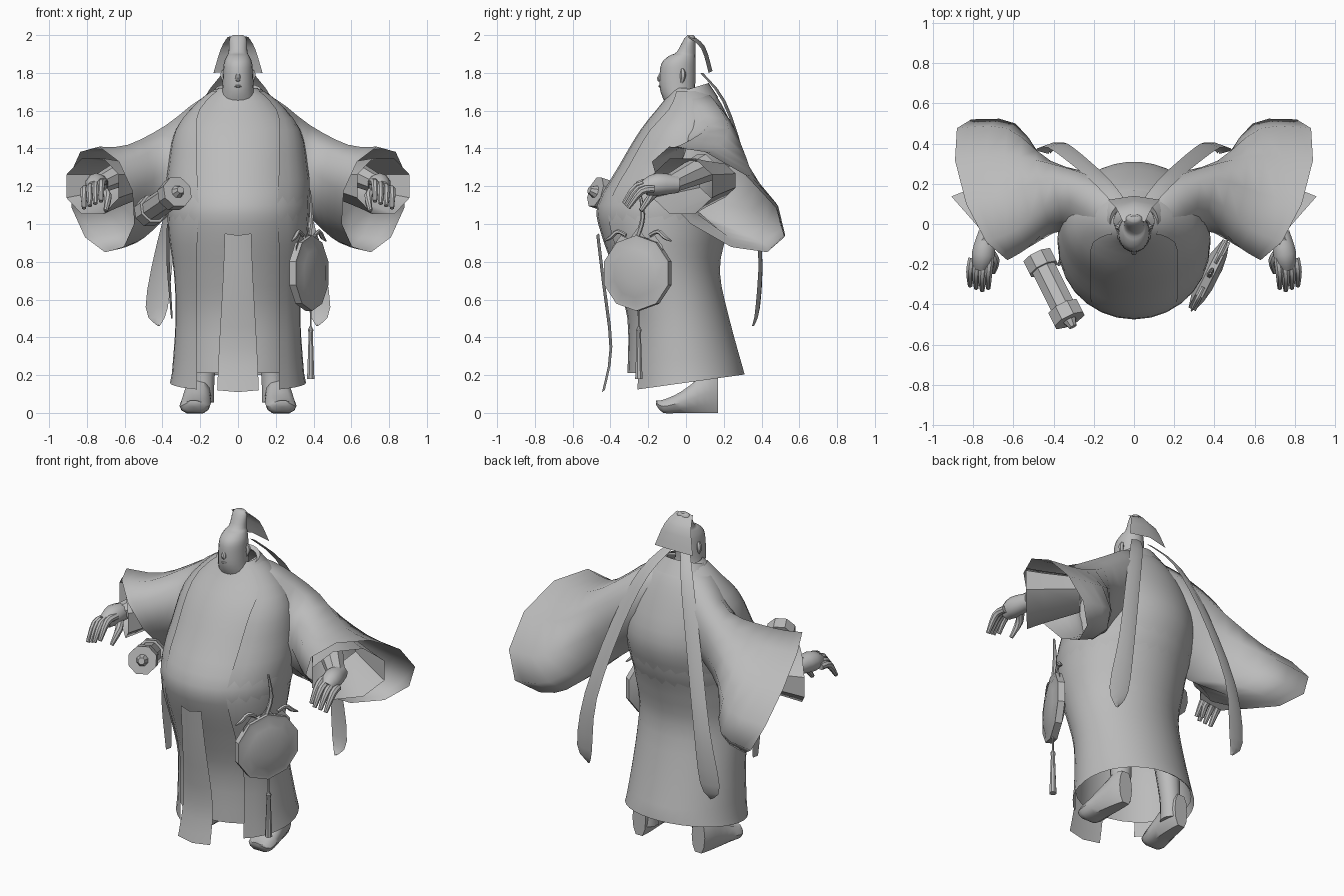
import bpy, bmesh
from math import sin, cos, pi, asin, radians
from mathutils import Vector

default_cube = bpy.data.objects.get("Cube")
if default_cube:
    bpy.data.objects.remove(default_cube)

clay = bpy.data.materials.new("plain_grey")
clay.use_nodes = True
grey = (0.5, 0.5, 0.5, 1)
clay.diffuse_color = grey
clay.node_tree.nodes["Principled BSDF"].inputs["Base Color"].default_value = grey


def loft(name, rings, closed=True, start_cap=False, end_cap=False, sharp=40):
    """Skin a list of equally sized point rings."""
    bm = bmesh.new()
    rows = [[bm.verts.new(point) for point in ring] for ring in rings]
    count = len(rows[0])
    for lower, upper in zip(rows, rows[1:]):
        for i in range(count if closed else count - 1):
            j = (i + 1) % count
            bm.faces.new((lower[i], lower[j], upper[j], upper[i]))
    if start_cap:
        bm.faces.new(rows[0])
    if end_cap:
        bm.faces.new(rows[-1])
    bmesh.ops.recalc_face_normals(bm, faces=bm.faces)
    mesh = bpy.data.meshes.new(name)
    bm.to_mesh(mesh)
    bm.free()
    mesh.shade_smooth()
    mesh.set_sharp_from_angle(angle=radians(sharp))
    mesh.materials.append(clay)
    bpy.context.collection.objects.link(bpy.data.objects.new(name, mesh))


def smooth(rows, steps=3):
    """Pass a smooth curve through rows of numbers of any length."""
    rows = [Vector(row) for row in rows]
    result = []
    for i in range(len(rows) - 1):
        before, start, end = rows[max(i - 1, 0)], rows[i], rows[i + 1]
        after = rows[min(i + 2, len(rows) - 1)]
        leave, arrive = (end - before) / 2, (after - start) / 2
        for step in range(steps):
            t = step / steps
            ease = t * t * (3 - 2 * t)
            result.append(start + (end - start) * ease
                          + leave * t * (1 - t) ** 2 - arrive * t * t * (1 - t))
    return result + [rows[-1]]


def ellipse(centre, a, b, count, phase=0.0):
    """Ring of points spanned by two half axes."""
    angles = [2 * pi * (k + phase) / count for k in range(count)]
    return [Vector(centre) + Vector(a) * cos(t) + Vector(b) * sin(t) for t in angles]


def tube(name, rows, sides=8):
    """Round tube; each row is x, y, z and radius."""
    rows = smooth(rows)
    points = [Vector(row[:3]) for row in rows]
    overall = (points[-1] - points[0]).normalized()
    reference = Vector((0, 1, 0)) if abs(overall.z) > 0.8 else Vector((0, 0, 1))
    rings = []
    for i, row in enumerate(rows):
        ahead = points[min(i + 1, len(points) - 1)] - points[max(i - 1, 0)]
        across = ahead.cross(reference).normalized()
        upward = across.cross(ahead).normalized()
        rings.append(ellipse(points[i], across * row[3], upward * row[3], sides, 0.5))
    loft(name, rings, start_cap=True, end_cap=True)


def turned(name, centre, axis, profile, sides):
    """Turned solid; the profile lists distance along the axis and radius."""
    across = axis.cross(Vector((0, 0, 1))).normalized()
    upward = across.cross(axis).normalized()
    rings = [ellipse(centre + axis * d, across * r, upward * r, sides, 0.5) for d, r in profile]
    loft(name, rings, start_cap=True, end_cap=True, sharp=30)


def strip(name, rows, across, bow=(0, 0, 0)):
    """Band bowed along its middle; each row is x, y, z and half width."""
    across, bow = Vector(across).normalized(), Vector(bow)
    rings = []
    for row in smooth(rows):
        middle = Vector(row[:3])
        rings.append([middle - across * row[3], middle + bow, middle + across * row[3]])
    loft(name, rings, closed=False)


def section(row, grow=0.0, gap=0.0, count=28, tilt=0.0):
    """Body section from height, half width, front and back, with a front gap."""
    height, half_width, front, back = row
    middle, depth = (front + back) / 2, (back - front) / 2 + grow
    points = []
    for k in range(count):
        angle = gap + 2 * (pi - gap) * k / (count - 1 if gap else count)
        y = middle - depth * cos(angle)
        points.append(Vector(((half_width + grow) * sin(angle), y, height + tilt * y)))
    return points


# Robe sections: height, half width, front, back
robe = smooth([(.21, .34, -.31, .3), (.5, .32, -.31, .22), (.75, .33, -.38, .17), (.95, .36, -.45, .21),
               (1.1, .38, -.47, .27), (1.3, .36, -.36, .3), (1.5, .32, -.24, .24),
               (1.65, .2, -.12, .17), (1.72, .1, -.08, .11)])
loft("inner_robe", [section(row) for row in robe])

# Outer coat, open down the front, tucked in at the belly, its hem rising to the back
hem = Vector((.16, .35, -.31, .3))
rings = [section(hem, grow=.01, gap=asin(.6), tilt=.14)]
for row in robe[:-1]:
    grow = min(.01, abs(row[0] - 1.08) / 10 - .005)
    rings.append(section(row, grow=grow, gap=asin(min(.21 / row[1], .8))))
loft("outer_coat", rings, closed=False)

# Front apron strip
strip("front_strip", [(0, -.46, .95, .07), (0, -.43, .7, .08), (0, -.39, .35, .1), (0, -.43, .12, .11)],
      (1, 0, 0), bow=(0, -.015, -.01))

# Collar band around the neck
collar = [(1.62, .2, -.14, .17), (1.71, .12, -.09, .12), (1.7, .1, -.07, .1)]
loft("collar", [section(row, tilt=.3) for row in collar])

# Head with topknot
head = [(1.62, .1, -.1, .07), (1.7, .085, -.135, .05), (1.78, .08, -.14, .05), (1.85, .075, -.13, .05),
        (1.89, .06, -.09, .05), (1.91, .05, -.05, .05), (1.98, .045, -.01, .05), (2, .025, .01, .04)]
loft("head", [section(row, count=20) for row in smooth(head)], end_cap=True)
tube("nose", [(0, -.12, 1.81, .006), (0, -.14, 1.77, .016), (0, -.13, 1.76, .008)])
tube("mouth", [(-.03, -.125, 1.73, .003), (0, -.14, 1.73, .007), (.03, -.125, 1.73, .003)], sides=6)

# Head cloth hanging from the topknot
strip("head_cloth", [(0, .01, 1.99, .055), (0, .08, 1.93, .09), (0, .12, 1.8, .13)], (1, 0, 0), bow=(0, .02, .01))

for s, side in ((1, "left"), (-1, "right")):
    def mirrored(rows):
        return [(s * row[0], *row[1:]) for row in rows]

    # Wide hanging sleeve: centre and two half axes from neck to rim
    stations = smooth([(.06, .04, 1.5, 0, .1, -.12, 0, .1, .17),
                       (.2, .06, 1.42, 0, .13, -.16, 0, .14, .19),
                       (.38, .14, 1.28, .02, .12, -.17, .03, .13, .18),
                       (.56, .19, 1.16, .03, .31, -.19, .08, .06, .18),
                       (.72, .17, 1.13, .09, .35, -.2, .15, .04, .2)])
    rings = [ellipse(v[:3], v[3:6], v[6:], 10) for v in stations]
    loft(side + "_sleeve", [mirrored(ring) for ring in rings], sharp=60)

    # Inner cuff
    cuff_centre, cuff_axis = Vector((.77, -.02, 1.2)), Vector((.77, -.63, -.1))
    rings = []
    for distance, scale in ((-.3, .6), (-.1, .85), (0, 1)):
        rings.append(ellipse(cuff_centre + cuff_axis * distance, Vector((.15, .17, 0)) * scale,
                             Vector((0, 0, .16)) * scale, 8, 0.5))
    loft(side + "_cuff", [mirrored(ring) for ring in rings])

    # Forearm, palm and curled fingers
    tube(side + "_forearm", mirrored([(.55, .1, 1.3, .08), (.74, -.09, 1.21, .05)]))
    tube(side + "_palm", mirrored([(.73, -.04, 1.21, .045), (.75, -.15, 1.21, .06), (.76, -.22, 1.19, .04)]), sides=10)
    for k, finger in enumerate(("index", "middle", "ring", "little")):
        x, z, shorter = .715 + .03 * k, -.012 * k, .012 * abs(k - 1)
        tube(side + "_" + finger + "_finger",
             mirrored([(x, -.17, 1.22 + z, .021), (x + .01, -.26 + shorter, 1.21 + z, .021),
                       (x + .01, -.33 + shorter, 1.12 + z, .012)]))
    tube(side + "_thumb", mirrored([(.73, -.12, 1.19, .022), (.69, -.18, 1.15, .022), (.7, -.24, 1.07, .012)]))

    # Ear
    tube(side + "_ear", mirrored([(.07, -.025, 1.74, .007), (.08, -.015, 1.79, .016), (.07, -.02, 1.82, .008)]), sides=6)

    # Long head ribbon
    strip(side + "_ribbon", mirrored([(.05, .08, 1.8, .03), (.15, .2, 1.65, .04), (.26, .3, 1.35, .045),
                                      (.38, .39, .9, .05), (.43, .38, .56, .06), (.42, .35, .46, .005)]),
          (s, -.2, 0), bow=(0, .01, 0))

    # Leg
    tube(side + "_leg", mirrored([(.17, .08, .45, .075), (.18, .1, .2, .06), (.19, .1, .06, .065)]), sides=10)

    # Boot with upturned toe: depth, half width, sole height, top height
    rings = []
    for y, half_width, sole, top in smooth([(.17, .045, 0, .2), (.1, .065, 0, .2), (-.03, .08, 0, .11),
                                            (-.12, .075, 0, .07), (-.16, .03, .045, .065)]):
        ring = ellipse((.22 - y * .1, y, (sole + top) / 2), (half_width, 0, 0), (0, 0, (top - sole) * .6), 12)
        rings.append([(p.x, p.y, min(max(p.z, sole), top)) for p in ring])
    loft(side + "_boot", [mirrored(ring) for ring in rings], start_cap=True, end_cap=True)

# Round pouch on the left hip
pouch, outward, along = Vector((.375, -.255, .74)), Vector((.89, -.45, 0)), Vector((.45, .89, 0))
turned("round_pouch", pouch, outward,
       [(-.05, .08), (-.03, .16), (-.02, .2), (.02, .2), (.02, .18), (.035, .13), (.045, .06)], 10)


def on_pouch(u, height, radius):
    return (*(pouch + along * u + Vector((0, 0, height))), radius)


# Scalloped pouch top, curled cords, hook and tassel
crest = []
for k in range(-6, 7):
    u = k * .025
    height = .22 - abs(u) * .4 + .02 * cos(k * pi / 2)
    crest.append([on_pouch(u, .1, 0)[:3], on_pouch(u, height, 0)[:3]])
loft("pouch_crest", crest, closed=False)
for s, side in ((1, "rear"), (-1, "front")):
    tube(side + "_pouch_cord", [on_pouch(s * .07, .2, .01), on_pouch(s * .12, .22, .012),
                                on_pouch(s * .16, .19, .012), on_pouch(s * .2, .17, .004)], sides=6)
tube("pouch_hook", [on_pouch(0, .2, .014), on_pouch(.03, .3, .012), on_pouch(.01, .44, .006)], sides=6)
turned("tassel", Vector((.385, -.25, .56)), Vector((0, .001, -1)),
       [(0, .005), (.1, .005), (.12, .016), (.14, .012), (.38, .021)], 8)

# Sash on the right hip
strip("hip_sash", [(-.37, -.16, 1, .03), (-.37, -.17, .8, .04), (-.35, -.18, .5, .02)], (.2, .9, 0))

# Rolled scroll with end caps and a knob at the right hip
scroll_back, scroll_front = Vector((-.48, -.16, 1.06)), Vector((-.32, -.48, 1.17))
turned("scroll", scroll_back, scroll_front - scroll_back,
       [(0, .03), (0, .08), (.2, .08), (.2, .066), (.8, .066), (.8, .085), (1, .085), (1, .035), (1.1, .02)], 8)
